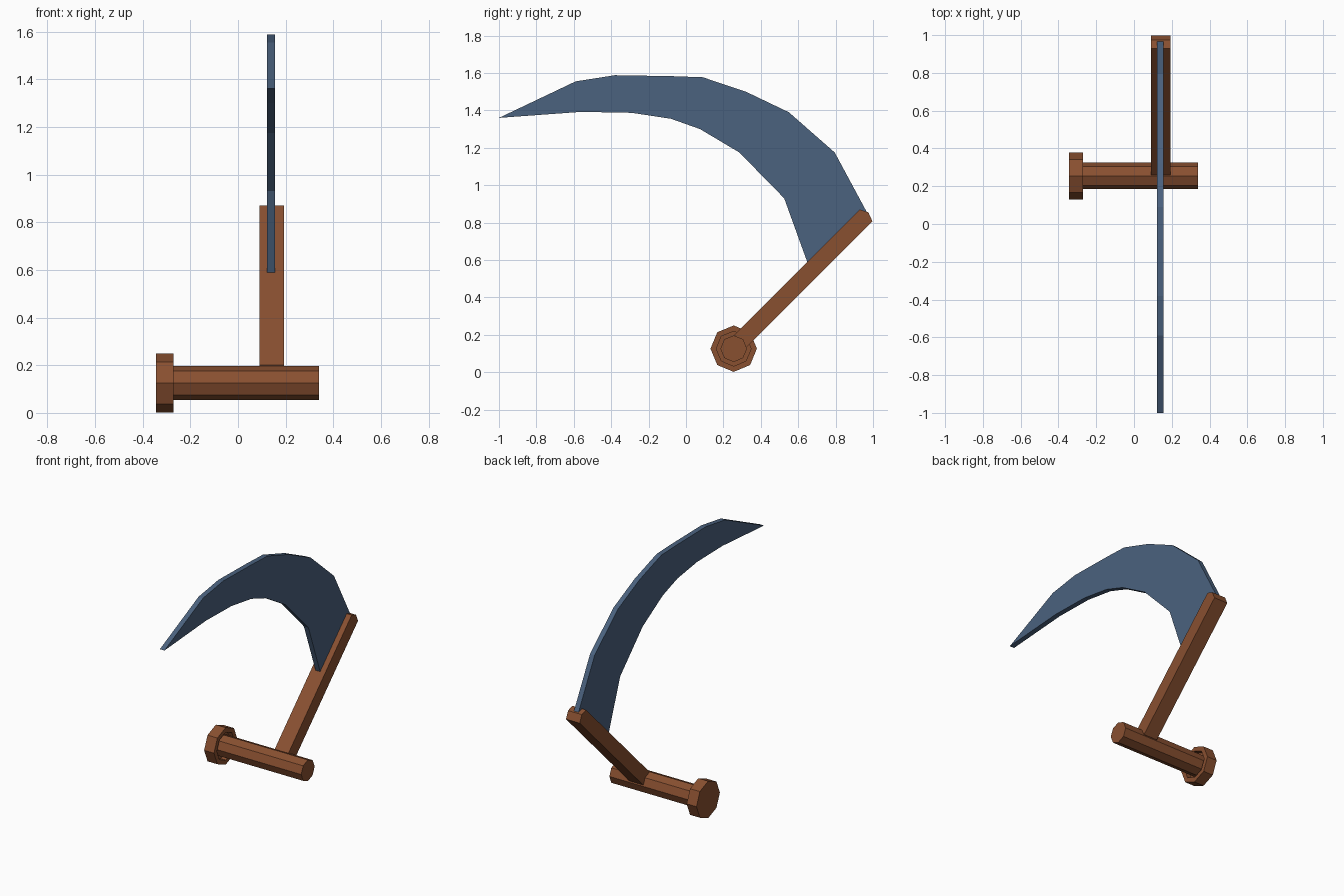
import bpy, math

if "Cube" in bpy.data.objects:
    bpy.data.objects.remove(bpy.data.objects["Cube"])

def material(name, rgb):
    m = bpy.data.materials.new(name)
    m.diffuse_color = (*rgb, 1)
    m.use_nodes = True
    m.node_tree.nodes["Principled BSDF"].inputs["Base Color"].default_value = m.diffuse_color
    return m

wood = material("brown wood", (0.25, 0.08, 0.03))
steel = material("blue steel", (0.07, 0.122, 0.212))

def add(name, verts, faces, mat):
    me = bpy.data.meshes.new(name)
    me.from_pydata(verts, [], faces)
    me.materials.append(mat)
    ob = bpy.data.objects.new(name, me)
    bpy.context.collection.objects.link(ob)
    bpy.context.view_layer.objects.active = ob
    ob.select_set(True)
    bpy.ops.object.mode_set(mode='EDIT')
    bpy.ops.mesh.select_all(action='SELECT')
    bpy.ops.mesh.normals_make_consistent(inside=False)
    bpy.ops.object.mode_set(mode='OBJECT')
    ob.select_set(False)
    return ob

def plate(name, outline, x0, x1, mat):
    """Extrude a (y, z) outline along x."""
    n = len(outline)
    verts = [(x, y, z) for x in (x0, x1) for y, z in outline]
    faces = [tuple(range(n)), tuple(range(n, 2 * n))]
    faces += [(i, (i + 1) % n, n + (i + 1) % n, n + i) for i in range(n)]
    return add(name, verts, faces, mat)

def turned(name, profile, cy, cz, sides, mat):
    """Turn an (x, radius) profile about an axis parallel to x, capped at both ends."""
    verts, faces = [], []
    for x, r in profile:
        for k in range(sides):
            a = 2 * math.pi * k / sides
            verts.append((x, cy + r * math.cos(a), cz + r * math.sin(a)))
    for j in range(len(profile) - 1):
        for k in range(sides):
            l = (k + 1) % sides
            faces.append((j * sides + k, j * sides + l,
                          (j + 1) * sides + l, (j + 1) * sides + k))
    last = (len(profile) - 1) * sides
    faces += [tuple(range(sides)), tuple(range(last, last + sides))]
    return add(name, verts, faces, mat)

# Octagonal cross handle with a wide end knob, recessed around the shaft
turned("cross_handle",
       [(0.34, 0.071), (-0.305, 0.071), (-0.305, 0.093), (-0.27, 0.093),
        (-0.27, 0.124), (-0.343, 0.124)],
       0.255, 0.126, 8, wood)

# Slanted arm with a chamfered end
plate("arm", [(0.26, 0.20), (0.93, 0.87), (0.975, 0.855), (0.997, 0.806),
              (0.325, 0.135), (0.275, 0.13)], 0.09, 0.192, wood)

# Curved blade, tapering to a point and seated in the arm
outer = [(-1.0, 1.36), (-0.59, 1.555), (-0.38, 1.588), (-0.08, 1.583),
         (0.09, 1.577), (0.32, 1.50), (0.55, 1.39), (0.795, 1.175), (0.97, 0.85)]
inner = [(0.66, 0.57), (0.648, 0.59), (0.525, 0.93), (0.285, 1.175),
         (0.075, 1.30), (-0.08, 1.355), (-0.29, 1.387), (-0.56, 1.392)]
plate("blade", outer + inner, 0.121, 0.155, steel)
